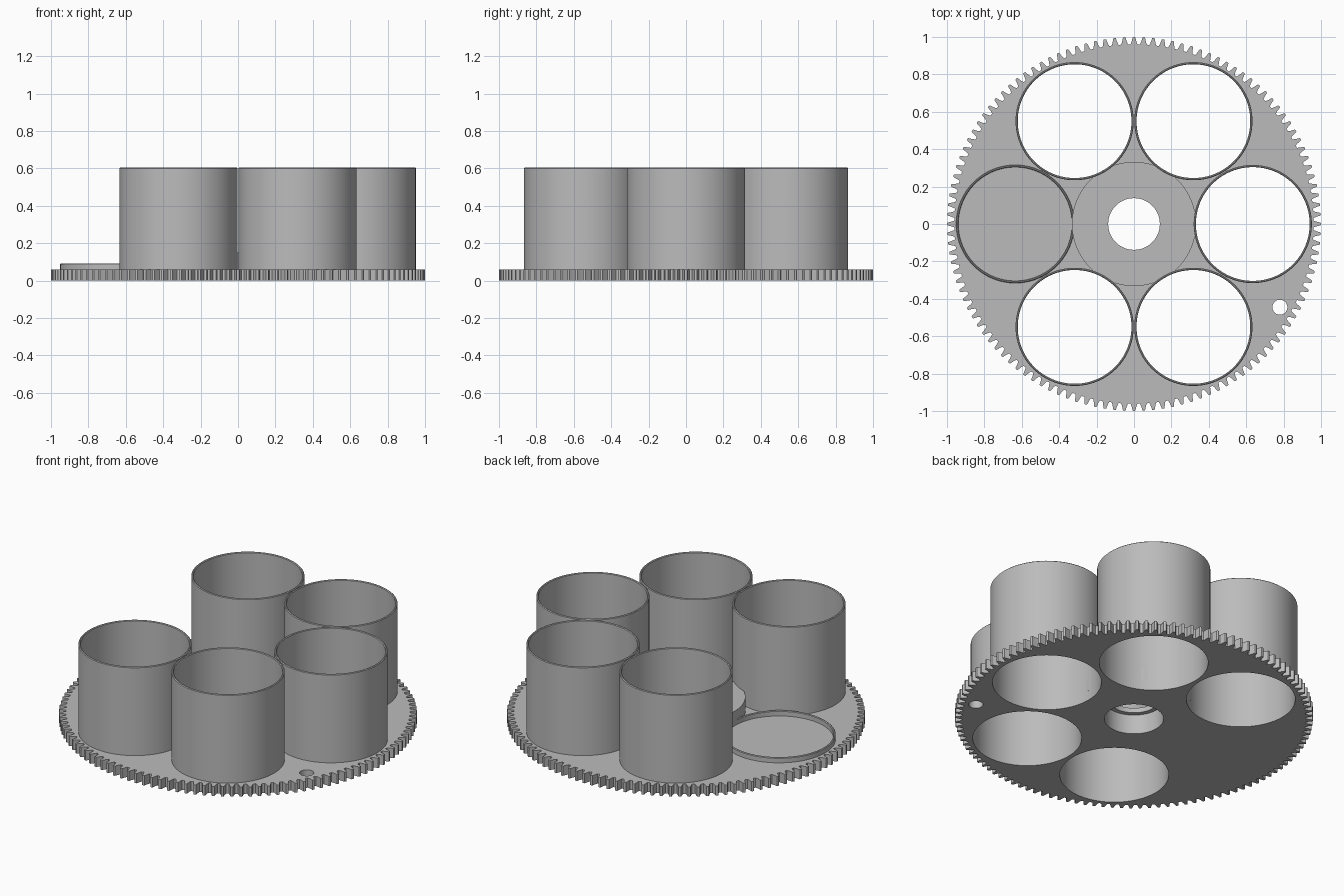
import bpy, bmesh, math
from math import cos, sin, pi

if "Cube" in bpy.data.objects:
    bpy.data.objects.remove(bpy.data.objects["Cube"])

PLATE, TOP = 0.06, 0.605
ORBIT, OUTER, INNER = 0.635, 0.316, 0.304
TEETH, SEGS = 120, 96

grey = bpy.data.materials.new("plain grey")
grey.use_nodes = True
colour = (0.5, 0.5, 0.5, 1)
grey.diffuse_color = colour
grey.node_tree.nodes["Principled BSDF"].inputs["Base Color"].default_value = colour


def finish(name, bm, loc=(0, 0, 0)):
    bmesh.ops.recalc_face_normals(bm, faces=bm.faces)
    mesh = bpy.data.meshes.new(name)
    bm.to_mesh(mesh)
    bm.free()
    mesh.materials.append(grey)
    ob = bpy.data.objects.new(name, mesh)
    ob.location = loc
    bpy.context.collection.objects.link(ob)
    return ob


def smooth(ob):
    bpy.ops.object.select_all(action='DESELECT')
    ob.select_set(True)
    bpy.context.view_layer.objects.active = ob
    bpy.ops.object.shade_smooth_by_angle(angle=math.radians(25))


def lathe(name, profile, loc=(0, 0, 0)):
    """Spin a closed (radius, height) profile around the z axis."""
    bm = bmesh.new()
    rings = [[bm.verts.new((r * cos(2 * pi * i / SEGS), r * sin(2 * pi * i / SEGS), z))
              for i in range(SEGS)] for r, z in profile]
    for a, b in zip(rings, rings[1:] + rings[:1]):
        for i in range(SEGS):
            j = (i + 1) % SEGS
            bm.faces.new((a[i], a[j], b[j], b[i]))
    ob = finish(name, bm, loc)
    smooth(ob)
    return ob


def spot(degrees):
    a = math.radians(degrees)
    return ORBIT * cos(a), ORBIT * sin(a)


# Toothed plate: one outline, extruded
bm = bmesh.new()
tooth = [(-0.36, 0.961), (-0.25, 0.975), (-0.14, 0.998), (0, 1.0),
         (0.14, 0.998), (0.25, 0.975), (0.36, 0.961)]
outline = []
for t in range(TEETH):
    for offset, r in tooth:
        a = 2 * pi * (t + offset) / TEETH
        outline.append(bm.verts.new((r * cos(a), r * sin(a), 0)))
base = bm.faces.new(outline)
side = bmesh.ops.extrude_face_region(bm, geom=[base])["geom"]
bmesh.ops.translate(bm, vec=(0, 0, PLATE),
                    verts=[v for v in side if isinstance(v, bmesh.types.BMVert)])
plate = finish("gear_plate", bm)

# Holes through the plate: five tubes, the hub bore and a small pin hole
tube_angles = (0, 60, 120, 240, 300)
holes = [(*spot(a), INNER) for a in tube_angles] + [(0, 0, 0.165), (0.78, -0.445, 0.04)]
bm = bmesh.new()
for x, y, r in holes:
    made = bmesh.ops.create_cone(bm, cap_ends=True, segments=SEGS,
                                 radius1=r, radius2=r, depth=0.4)
    bmesh.ops.translate(bm, vec=(x, y, 0), verts=made["verts"])
cutter = finish("hole_cutter", bm)
cutter.hide_render = True
cut = plate.modifiers.new("holes", 'BOOLEAN')
cut.operation, cut.solver, cut.object = 'DIFFERENCE', 'EXACT', cutter
bpy.context.view_layer.objects.active = plate
bpy.ops.object.modifier_apply(modifier=cut.name)
bpy.data.objects.remove(cutter)
smooth(plate)


# Tubes with a slightly chamfered rim, and a low ring in the sixth place
def wall(top):
    c = 0.004
    return [(INNER, PLATE), (OUTER, PLATE), (OUTER, top - c), (OUTER - c, top),
            (INNER + c, top), (INNER, top - c)]


for n, angle in enumerate(tube_angles, 1):
    lathe(f"tube_{n}", wall(TOP), (*spot(angle), 0))
lathe("low_ring", wall(0.092), (*spot(180), 0))

# Central hub with a stepped bore
lathe("hub", [(0.165, PLATE), (0.332, PLATE), (0.332, 0.15),
              (0.138, 0.15), (0.138, 0.12), (0.165, 0.12)])
